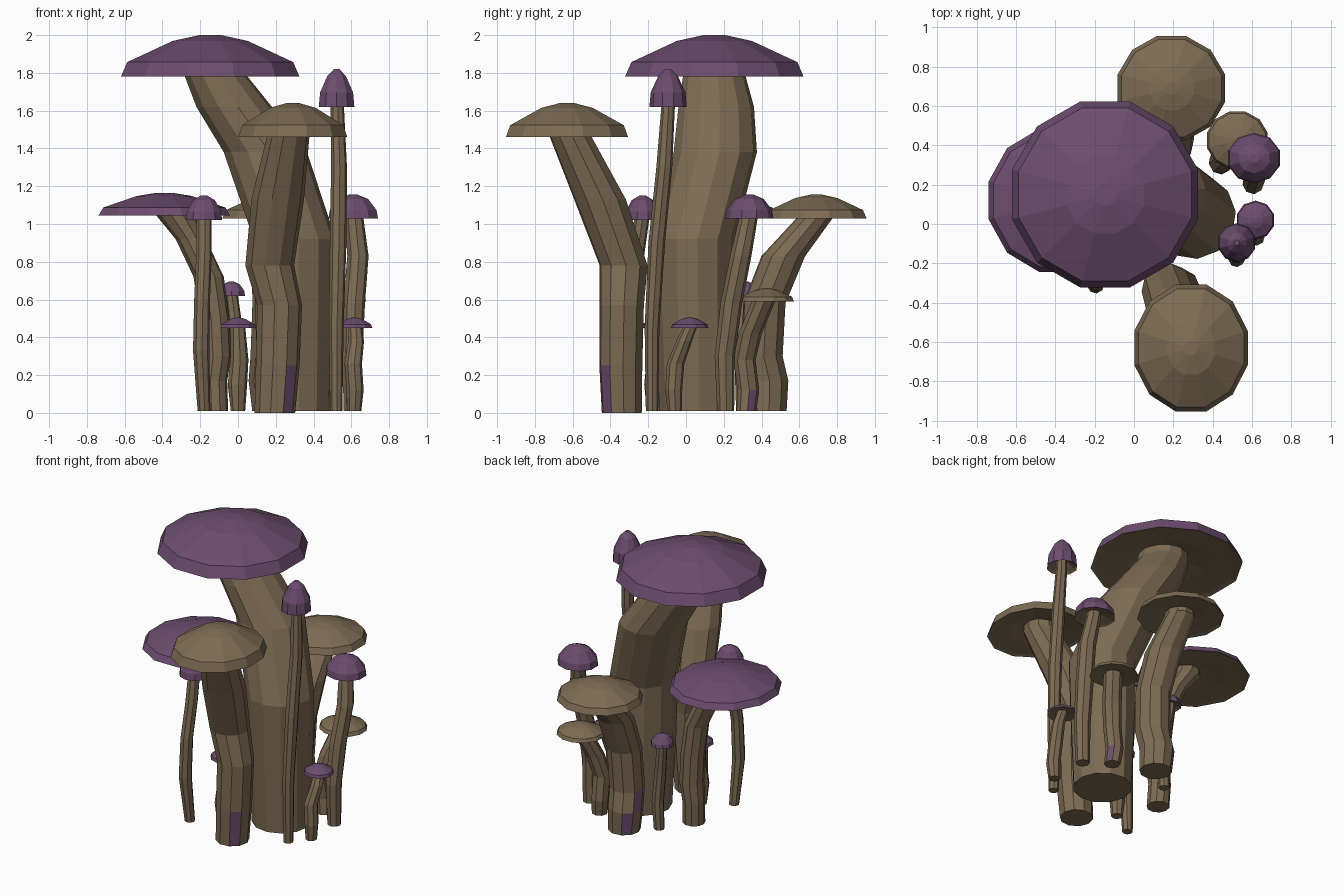
import bpy, bmesh, math


def material(name, rgb):
    m = bpy.data.materials.new(name)
    m.diffuse_color = (*rgb, 1)
    return m


BROWN = material("earthy brown", (0.205, 0.148, 0.088))
PURPLE = material("dusky purple", (0.15, 0.073, 0.157))


def lathe(name, rings, sides, turn, colour):
    """Skin rings (x, y, z, rx, ry); colour(ring, angle) picks the material."""
    bm = bmesh.new()
    rows = []
    for x, y, z, rx, ry in rings:
        rows.append([bm.verts.new((x + rx * math.cos(turn + 2 * math.pi * i / sides),
                                   y + ry * math.sin(turn + 2 * math.pi * i / sides), z))
                     for i in range(sides)])
    for k in range(len(rows) - 1):
        for i in range(sides):
            j = (i + 1) % sides
            f = bm.faces.new((rows[k][i], rows[k][j], rows[k + 1][j], rows[k + 1][i]))
            angle = math.degrees(turn) + 360 * (i + 0.5) / sides
            f.material_index = colour(k, angle % 360)
    bm.faces.new(rows[0][::-1])
    top = bm.faces.new(rows[-1])
    top.material_index = colour(len(rows) - 2, 0)
    me = bpy.data.meshes.new(name)
    bm.to_mesh(me)
    bm.free()
    me.materials.append(BROWN)
    me.materials.append(PURPLE)
    ob = bpy.data.objects.new(name, me)
    bpy.context.collection.objects.link(ob)


# Outer cap outlines as (radius, height) fractions
FLAT = [(1, 0), (0.93, 0.35), (0.42, 0.86), (0.12, 1)]
DOME = [(1, 0), (0.94, 0.35), (0.6, 0.82), (0.18, 1)]
POINT = [(1, 0), (0.93, 0.38), (0.52, 0.82), (0.15, 1)]


def mushroom(name, cap, outline, purple, stem, sides=10, cap_sides=12, patches=()):
    # Cap with recessed brown underside
    x, y, z0, z1, rx, ry = cap
    h = z1 - z0
    profile = [(0.3, 0.25), (0.55, 0.14), (0.93, 0.04)] + outline
    rings = [(x, y, z0 + b * h, rx * a * 1.03, ry * a * 1.03) for a, b in profile]
    lathe(name + "_cap", rings, cap_sides, math.pi / cap_sides,
          lambda k, a: 1 if purple and k > 2 else 0)
    # Bent stem, continued a little way into the cap
    rings = [(a, b, c, r * 1.03, r * 1.03) for a, b, c, r in stem]
    a, b, c, r, _ = rings[-1]
    rings.append((a, b, z0 + 0.35 * h, r * 0.95, r * 0.95))

    # Purple moss patches: one face of a given ring near a given direction
    def moss(k, ang):
        for ring, d in patches:
            if k == ring and abs((ang - d + 180) % 360 - 180) < 180 / sides:
                return 1
        return 0
    lathe(name + "_stem", rings, sides, 0.1, moss)


# Large mushrooms
mushroom("giant", (-0.147, 0.15, 1.78, 2.0, 0.475, 0.475), FLAT, True,
         [(0.305, 0.05, 0.01, 0.185), (0.30, 0.045, 0.48, 0.203), (0.30, 0.04, 0.92, 0.212),
          (0.145, 0.155, 1.38, 0.215), (-0.02, 0.16, 1.62, 0.195), (-0.115, 0.15, 1.78, 0.162)], 12)
mushroom("front", (0.29, -0.63, 1.46, 1.64, 0.29, 0.325), FLAT, False,
         [(0.195, -0.34, 0.0, 0.105), (0.21, -0.345, 0.25, 0.113), (0.22, -0.34, 0.57, 0.116),
          (0.168, -0.33, 0.78, 0.126), (0.21, -0.455, 1.13, 0.136), (0.265, -0.61, 1.46, 0.11)],
         patches=[(0, -48)])
mushroom("left", (-0.39, 0.12, 1.045, 1.165, 0.35, 0.365), FLAT, True,
         [(-0.125, 0.09, 0.01, 0.071), (-0.13, 0.1, 0.17, 0.071), (-0.115, 0.1, 0.3, 0.078),
          (-0.125, 0.1, 0.5, 0.078), (-0.155, 0.1, 0.72, 0.078),
          (-0.25, 0.1, 0.92, 0.078), (-0.33, 0.11, 1.045, 0.1)])
mushroom("back", (0.19, 0.69, 1.03, 1.155, 0.274, 0.267), FLAT, False,
         [(0.18, 0.43, 0.01, 0.102), (0.17, 0.43, 0.17, 0.111), (0.18, 0.40, 0.3, 0.111),
          (0.19, 0.415, 0.58, 0.111), (0.19, 0.515, 0.83, 0.115), (0.19, 0.68, 1.03, 0.095)],
         patches=[(0, 131), (1, 168)])

# Medium mushrooms on the right
mushroom("right", (0.61, 0.335, 1.03, 1.155, 0.134, 0.124), DOME, True,
         [(0.605, 0.21, 0.01, 0.044), (0.605, 0.205, 0.3, 0.052), (0.615, 0.24, 0.58, 0.056),
          (0.635, 0.29, 0.83, 0.055), (0.615, 0.33, 1.03, 0.048)], 8, 10)
mushroom("low_right", (0.525, 0.425, 0.59, 0.66, 0.155, 0.147), FLAT, False,
         [(0.45, 0.32, 0.01, 0.051), (0.44, 0.33, 0.12, 0.056), (0.44, 0.31, 0.28, 0.057),
          (0.47, 0.34, 0.42, 0.06), (0.52, 0.41, 0.59, 0.06)], 8, 12, [(0, 28)])

# Thin mushrooms with bell caps
mushroom("tall_thin", (0.522, -0.095, 1.62, 1.82, 0.096, 0.096), POINT, True,
         [(0.52, -0.18, 0.01, 0.032), (0.52, -0.18, 0.45, 0.038), (0.53, -0.155, 0.9, 0.043),
          (0.535, -0.115, 1.3, 0.041), (0.525, -0.095, 1.62, 0.035)], 8, 10)
mushroom("left_thin", (-0.18, -0.23, 1.02, 1.15, 0.098, 0.092), DOME, True,
         [(-0.18, -0.28, 0.01, 0.033), (-0.195, -0.31, 0.33, 0.042), (-0.19, -0.3, 0.6, 0.041),
          (-0.18, -0.26, 0.85, 0.04), (-0.18, -0.235, 1.02, 0.039)], 8, 10)

# Small mushrooms near the base
mushroom("small_right", (0.617, 0.02, 0.45, 0.505, 0.096, 0.096), FLAT, True,
         [(0.615, -0.06, 0.01, 0.037), (0.62, -0.065, 0.12, 0.044), (0.61, -0.055, 0.26, 0.045),
          (0.625, -0.01, 0.38, 0.041), (0.62, 0.02, 0.45, 0.036)], 8, 10)
mushroom("small_front", (0.0, -0.14, 0.45, 0.505, 0.096, 0.096), FLAT, True,
         [(0.0, -0.17, 0.01, 0.037), (-0.003, -0.17, 0.15, 0.05), (0.007, -0.16, 0.28, 0.047),
          (0.0, -0.145, 0.45, 0.038)], 8, 10)
mushroom("small_back", (-0.035, 0.315, 0.62, 0.695, 0.074, 0.074), DOME, True,
         [(0.0, 0.3, 0.01, 0.034), (0.01, 0.3, 0.2, 0.04), (-0.01, 0.3, 0.42, 0.038),
          (-0.035, 0.315, 0.62, 0.034)], 8, 10)
